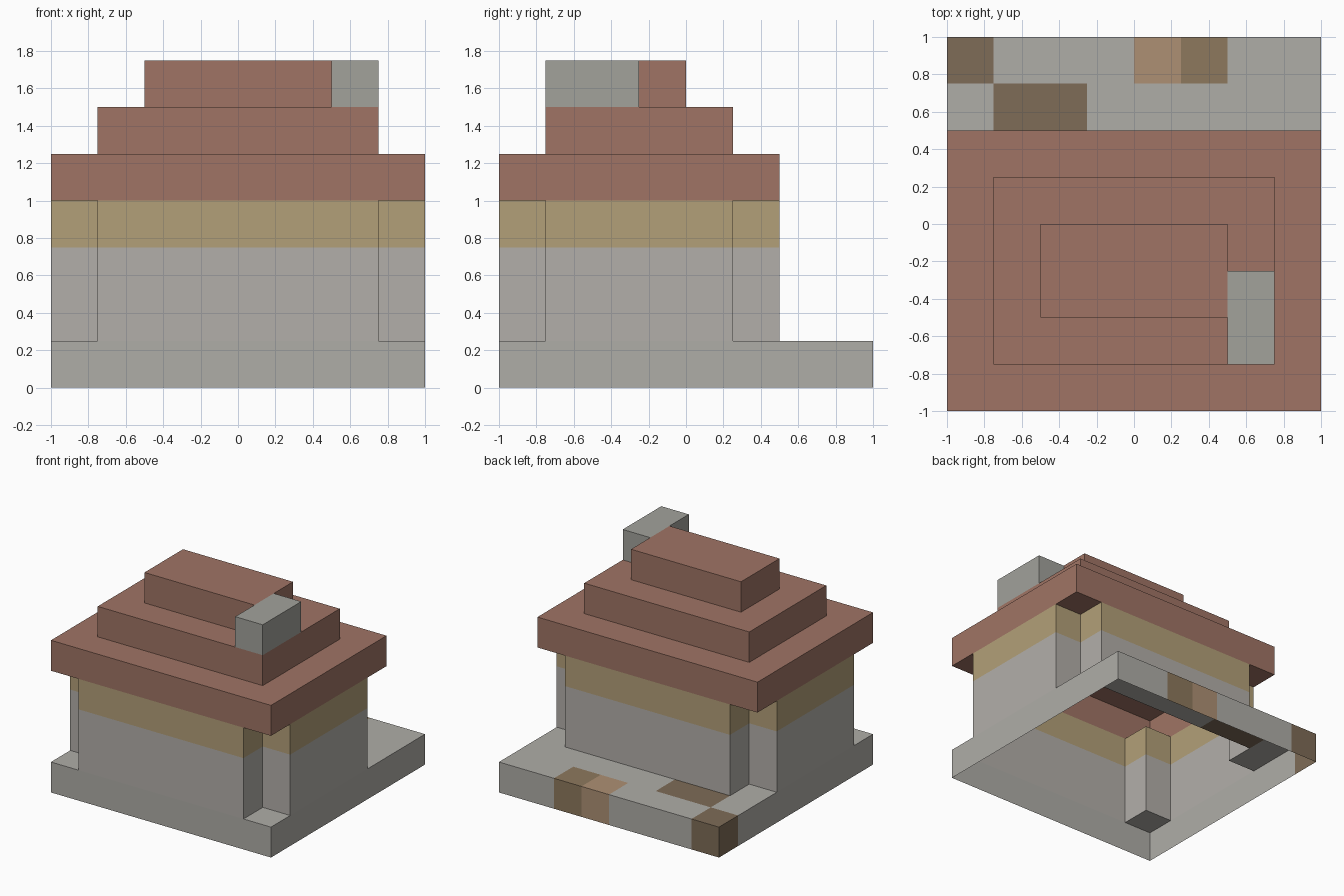
import bpy
import bmesh
from mathutils import Vector

if "Cube" in bpy.data.objects:
    bpy.data.objects.remove(bpy.data.objects["Cube"])

U = 0.25  # edge length of one block


def block(x0, x1, y0, y1, z0, z1):
    """Set of grid cells filling a box given in model units."""
    r = [range(round(a / U), round(b / U))
         for a, b in ((x0, x1), (y0, y1), (z0, z1))]
    return {(i, j, k) for i in r[0] for j in r[1] for k in r[2]}


def notched(z0, z1):
    """House storey with its four corner columns left out."""
    return block(-.75, .75, -1, .5, z0, z1) | block(-1, 1, -.75, .25, z0, z1)


# Paving blocks that differ in colour
dark = block(-1, -.75, .75, 1, 0, .25) | block(-.75, -.25, .5, .75, 0, .25)
tan = block(0, .25, .75, 1, 0, .25)
brown = block(.25, .5, .75, 1, 0, .25)
paving = block(-1, 1, .5, 1, 0, .25) - dark - tan - brown

GREY = (.43, .42, .39)
RED = (.35, .175, .13)
parts = {
    "foundation": (block(-1, 1, -1, .5, 0, .25), GREY),
    "walls": (notched(.25, .75), (.45, .43, .40)),
    "wall_top_band": (notched(.75, 1), (.45, .35, .19)),
    "roof_lower_tier": (block(-1, 1, -1, .5, 1, 1.25), RED),
    "roof_middle_tier": (block(-.75, .75, -.75, .25, 1.25, 1.5), RED),
    "roof_upper_tier": (block(-.5, .5, -.5, 0, 1.5, 1.75), RED),
    "chimney": (block(.5, .75, -.75, -.25, 1.5, 1.75), (.36, .36, .33)),
    "patio_paving": (paving, GREY),
    "patio_dark_blocks": (dark, (.21, .15, .095)),
    "patio_tan_block": (tan, (.42, .28, .175)),
    "patio_brown_block": (brown, (.27, .19, .11)),
}
filled = set().union(*(cells for cells, _ in parts.values()))
materials = {}


def build(name, cells, color):
    """Skin the cells, keeping only faces open to the air (underside is open)."""
    bm = bmesh.new()
    for c in sorted(cells):
        for axis in range(3):
            for s in (-1, 1):
                n = list(c)
                n[axis] += s
                if tuple(n) in filled or n[2] < 0:
                    continue
                centre = Vector(c) + Vector((.5, .5, .5))
                centre[axis] += s * .5
                u, v = Vector((0, 0, 0)), Vector((0, 0, 0))
                u[(axis + 1) % 3] = .5
                v[(axis + 2) % 3] = .5 * s
                bm.faces.new([bm.verts.new((centre + p) * U)
                              for p in (-u - v, u - v, u + v, v - u)])
    bmesh.ops.remove_doubles(bm, verts=bm.verts, dist=1e-4)
    mesh = bpy.data.meshes.new(name)
    bm.to_mesh(mesh)
    bm.free()
    if color not in materials:
        materials[color] = bpy.data.materials.new(name + "_colour")
        materials[color].diffuse_color = (*color, 1)
    mesh.materials.append(materials[color])
    bpy.context.collection.objects.link(bpy.data.objects.new(name, mesh))


for name, (cells, color) in parts.items():
    build(name, cells, color)

for m in bpy.data.materials:
    if m.users and not m.is_grease_pencil:
        m.use_nodes = True
        m.node_tree.nodes["Principled BSDF"].inputs["Base Color"].default_value = m.diffuse_color
